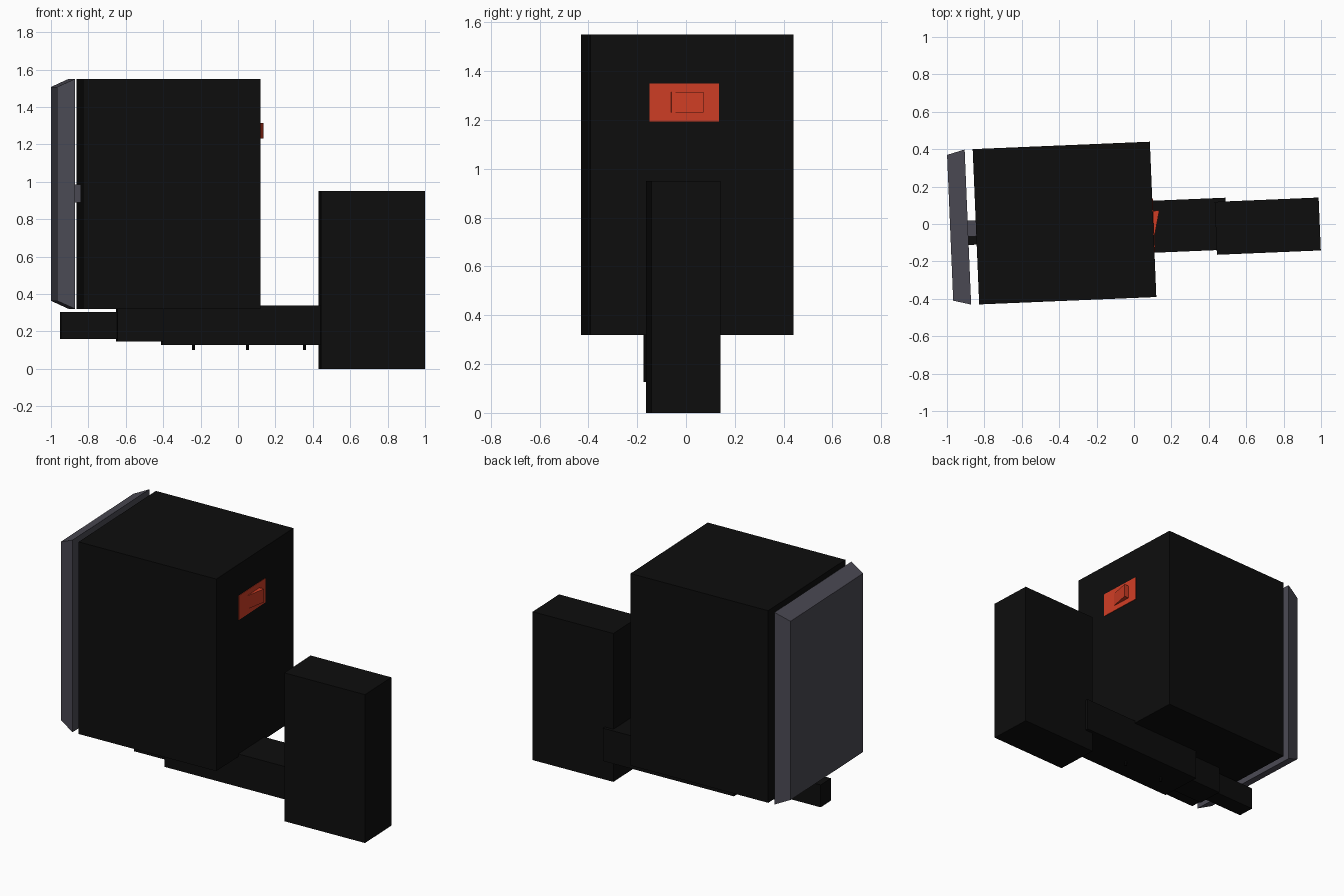
import bpy, bmesh, math
from mathutils import Matrix

if "Cube" in bpy.data.objects:
    bpy.data.objects.remove(bpy.data.objects["Cube"])

TURN = Matrix.Rotation(math.radians(2.4), 4, 'Z')   # whole model is turned slightly


def material(name, rgb):
    m = bpy.data.materials.new(name)
    m.diffuse_color = (*rgb, 1)
    m.use_nodes = True
    m.node_tree.nodes["Principled BSDF"].inputs["Base Color"].default_value = m.diffuse_color
    return m


BLACK = material("black", (0.004, 0.004, 0.004))
GREY = material("slate grey", (0.069, 0.067, 0.087))
ORANGE = material("orange red", (0.62, 0.047, 0.018))


def finish(name, bm, mat):
    bmesh.ops.recalc_face_normals(bm, faces=bm.faces)
    bm.transform(TURN)
    me = bpy.data.meshes.new(name)
    bm.to_mesh(me)
    bm.free()
    me.materials.append(mat)
    ob = bpy.data.objects.new(name, me)
    bpy.context.collection.objects.link(ob)
    return ob


def box(name, x, y, z, mat, shape=None):
    """Box from (min, max) ranges; shape(vertex) may move its corners."""
    bm = bmesh.new()
    bmesh.ops.create_cube(bm, size=1)
    for v in bm.verts:
        v.co = [r[0] if c < 0 else r[1] for c, r in zip(v.co, (x, y, z))]
        if shape:
            shape(v)
    return finish(name, bm, mat)


# main cabinet and counterweight block
box("cabinet", (-0.845, 0.103), (-0.395, 0.436), (0.32, 1.55), BLACK)
box("rear_block", (0.436, 0.992), (-0.183, 0.10), (0.0, 0.95), BLACK)

# telescoping beam, three stages
box("beam_outer", (-0.407, 0.495), (-0.158, 0.12), (0.127, 0.337), BLACK)
box("beam_middle", (-0.65, -0.35), (-0.105, 0.065), (0.145, 0.325), BLACK)
box("beam_inner", (-0.95, -0.60), (-0.075, 0.035), (0.16, 0.303), BLACK)

# bolts under the beam
for i, x in enumerate((-0.24, 0.05, 0.355)):
    bm = bmesh.new()
    bmesh.ops.create_cone(bm, cap_ends=True, segments=8, radius1=0.008, radius2=0.008,
                          depth=0.04, matrix=Matrix.Translation((x, -0.02, 0.12)))
    finish(f"beam_bolt_{i + 1}", bm, BLACK)


# end panel, tapering outward, and the connector holding it
def taper(v):
    if v.co.x < -0.95:
        v.co.y += 0.025 if v.co.y < 0 else -0.025
        v.co.z += 0.043 if v.co.z < 1 else -0.043


box("end_panel", (-0.983, -0.888), (-0.394, 0.436), (0.32, 1.55), GREY, taper)
box("panel_connector", (-0.892, -0.842), (-0.03, 0.055), (0.89, 0.985), GREY)


# latch plate with wedge-shaped handle
def wedge(v):
    if v.co.x > 0.12 and v.co.y < 0:
        v.co.x = 0.108


box("latch_plate", (0.10, 0.106), (-0.155, 0.131), (1.195, 1.35), ORANGE)
box("latch_handle", (0.10, 0.138), (-0.065, 0.066), (1.23, 1.315), ORANGE, wedge)
